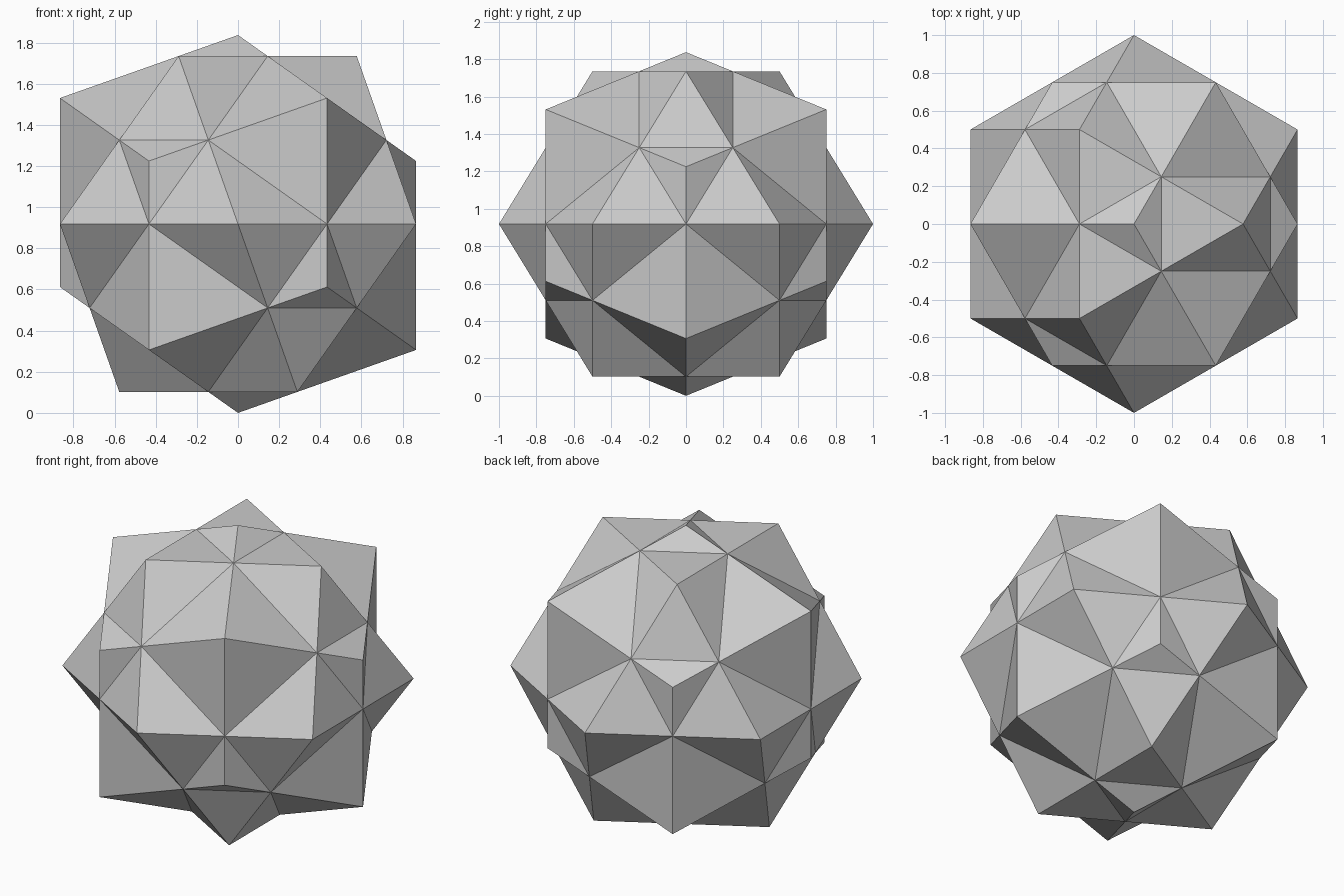
import bpy, bmesh
from itertools import product
from mathutils import Vector, Matrix

if "Cube" in bpy.data.objects:
    bpy.data.objects.remove(bpy.data.objects["Cube"])

# Compound of a cuboctahedron (unit radius) and its dual rhombic dodecahedron
B = 0.5 ** 0.5
PEAK = {1: 1.5 * B, 2: 1.0, 3: 0.75 * B * 3 ** 0.5}  # tip radius on 4-, 2-, 3-fold axes

# Core: hull of the 24 points where the edges of the two solids cross
bm = bmesh.new()
for axis in range(3):
    for signs in product((-1, 1), repeat=3):
        co = [s * B / 2 for s in signs]
        co[axis] *= 2
        bm.verts.new(co)
bmesh.ops.convex_hull(bm, input=bm.verts[:])
bmesh.ops.dissolve_limit(bm, angle_limit=0.02, verts=bm.verts[:], edges=bm.edges[:])
bm.normal_update()

# Points: raise a pyramid on every core face
for face in bm.faces[:]:
    n = face.normal.copy()
    kind = sum(abs(c) > 0.1 for c in n)
    tip = bmesh.ops.poke(bm, faces=[face])["verts"][0]
    tip.co = n * PEAK[kind]

# Stand it on a three-fold tip
z = Vector((1, 1, 1)).normalized()
x = Vector((1, 1, -2)).normalized()
rot = Matrix((x, z.cross(x), z)).to_4x4()
bm.transform(Matrix.Translation((0, 0, PEAK[3])) @ rot)
bmesh.ops.recalc_face_normals(bm, faces=bm.faces[:])

mesh = bpy.data.meshes.new("compound_polyhedron")
bm.to_mesh(mesh)
bm.free()
bpy.context.collection.objects.link(bpy.data.objects.new("compound_polyhedron", mesh))
